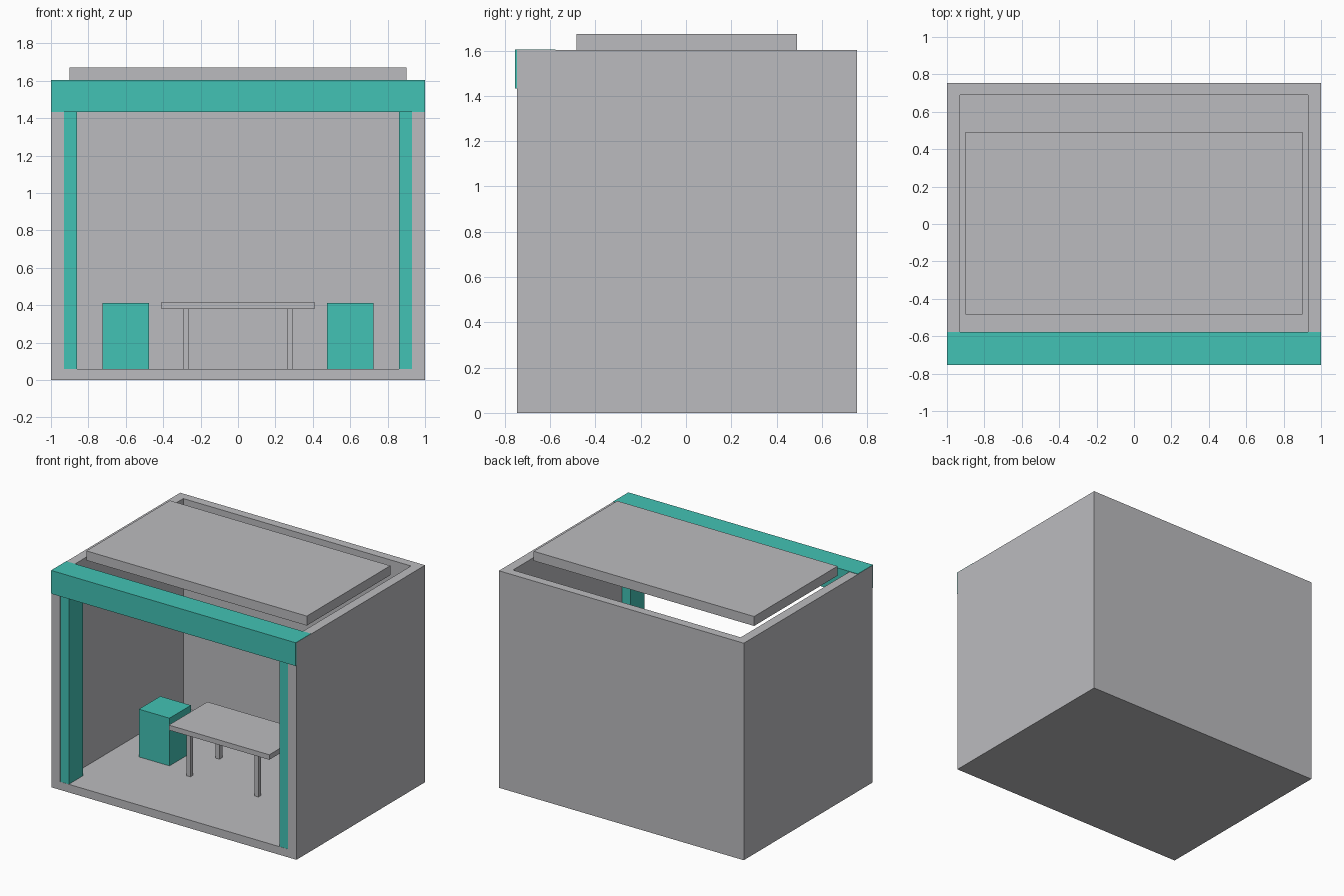
import bpy
import bmesh
from mathutils import Vector

if "Cube" in bpy.data.objects:
    bpy.data.objects.remove(bpy.data.objects["Cube"], do_unlink=True)


def make_material(name, rgb):
    mat = bpy.data.materials.new(name)
    mat.use_nodes = True
    mat.diffuse_color = (*rgb, 1)
    mat.node_tree.nodes["Principled BSDF"].inputs["Base Color"].default_value = (*rgb, 1)
    return mat


grey = make_material("light_grey", (0.5, 0.5, 0.52))
teal = make_material("teal", (0.055, 0.54, 0.46))


def box(name, low, high, mat):
    """Axis-aligned block between two opposite corners."""
    low, high = Vector(low), Vector(high)
    mesh = bpy.data.meshes.new(name)
    bm = bmesh.new()
    bmesh.ops.create_cube(bm, size=1)
    for v in bm.verts:
        v.co = (low + high) / 2 + v.co * (high - low)
    bm.to_mesh(mesh)
    bm.free()
    mesh.materials.append(mat)
    obj = bpy.data.objects.new(name, mesh)
    bpy.context.collection.objects.link(obj)
    return obj


FRONT, BACK, TOP, FLOOR = -0.746, 0.754, 1.602, 0.06
MID = (FRONT + BACK) / 2

# Booth shell: floor, side walls and back wall, open at front and top
shell = box("booth_shell", (-1, FRONT, 0), (1, BACK, TOP), grey)
cutter = box("shell_cutter", (-0.93, -1, FLOOR), (0.93, 0.69, 2), grey)
cutter.hide_render = True
cut = shell.modifiers.new("hollow", 'BOOLEAN')
cut.operation = 'DIFFERENCE'
cut.solver = 'EXACT'
cut.object = cutter
bpy.context.view_layer.objects.active = shell
bpy.ops.object.modifier_apply(modifier=cut.name)
bpy.data.objects.remove(cutter, do_unlink=True)

# Raised roof panel
box("roof_panel", (-0.9, MID - 0.487, TOP), (0.9, MID + 0.487, 1.672), grey)

# Front frame: fascia beam and posts against the side walls
box("fascia_beam", (-0.999, -0.754, 1.433), (0.999, -0.577, TOP + 0.003), teal)
for side, label in ((-1, "right"), (1, "left")):
    xs = sorted((side * 0.86, side * 0.94))
    box(label + "_post", (xs[0], FRONT + 0.001, FLOOR - 0.01),
        (xs[1], -0.58, 1.44), teal)

    # Stool on each side of the table
    xs = sorted((side * 0.475, side * 0.725))
    box(label + "_stool", (xs[0], MID - 0.125, FLOOR),
        (xs[1], MID + 0.125, 0.412), teal)

    # Table legs
    for depth, place in ((-1, "front"), (1, "back")):
        x, y, r = side * 0.278, MID + depth * 0.17, 0.0165
        box(f"{place}_{label}_table_leg", (x - r, y - r, FLOOR),
            (x + r, y + r, 0.38), grey)

# Table top
box("table_top", (-0.41, MID - 0.225, 0.38), (0.41, MID + 0.225, 0.417), grey)
